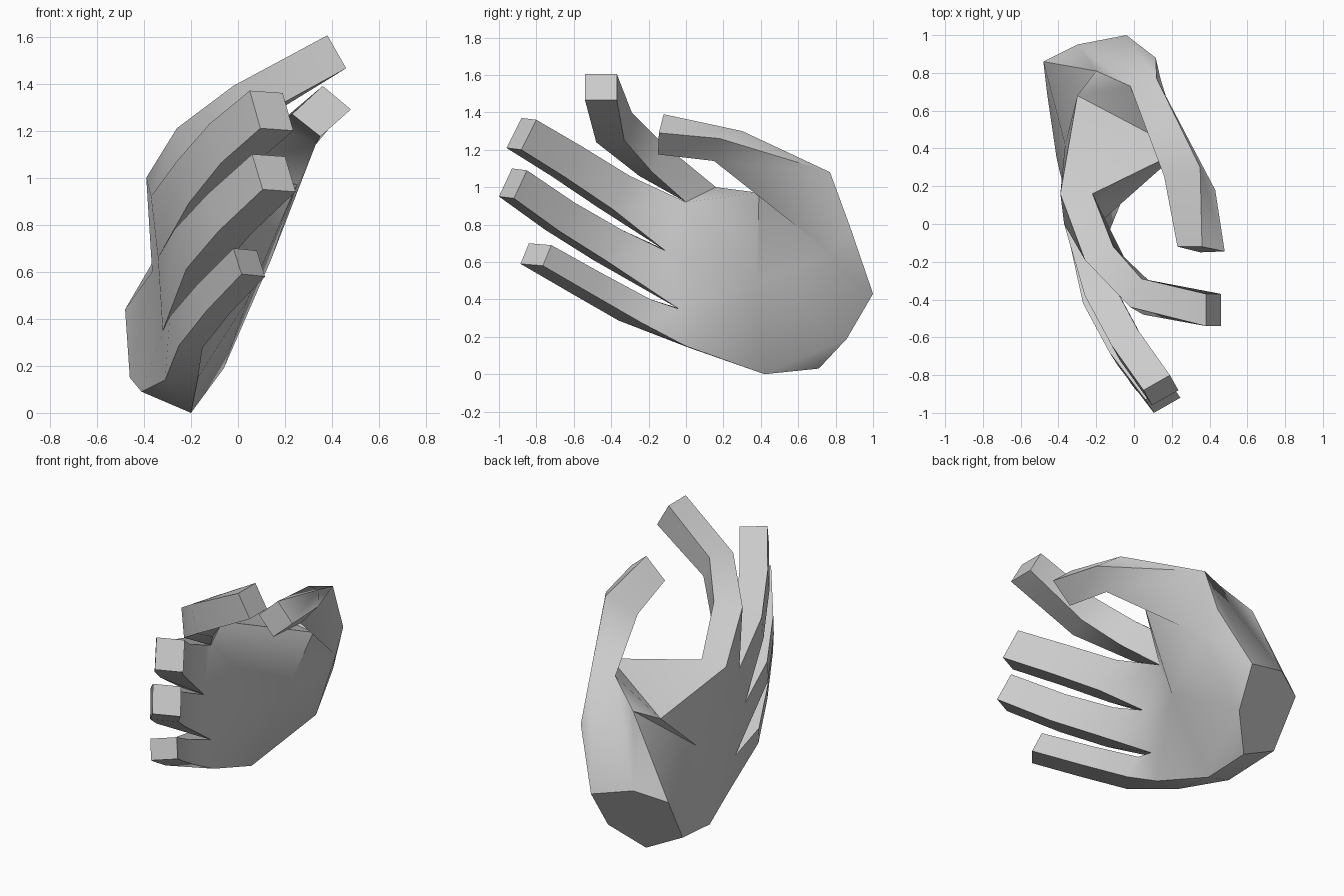
import bpy, bmesh, math
from mathutils import Vector

if "Cube" in bpy.data.objects:
    bpy.data.objects.remove(bpy.data.objects["Cube"])

bm = bmesh.new()

# Landmarks of palm: wrist (W, a-f), knuckles on the back (K) and palm side (J)
wrist = {'Wa': (-.04, 1, .43), 'Wb': (-.3, .95, .5), 'Wc': (-.48, .86, .44),
         'Wd': (-.46, .69, .15), 'We': (-.22, .71, .03), 'Wf': (-.06, .86, .19)}
knuckles = {'K0': (-.39, .16, 1), 'K1': (-.37, 0, .92), 'K2': (-.34, -.1, .66),
            'K3': (-.32, -.03, .35), 'K4': (-.31, .02, .14),
            'J0': (-.22, .16, 1), 'J1': (-.19, 0, .92), 'J2': (-.16, -.11, .66),
            'J3': (-.16, -.04, .35), 'J4': (-.17, 0, .15)}
# web, thumb root, back of hand, heel and palm centre
palm = {'V': (.25, .39, .97), 'N': (-.3, .68, .85), 'Q': (-.2, .81, .92),
        'P': (-.02, .73, 1.06), 'U': (.12, .77, 1.08), 'S': (.115, .88, .78),
        'M': (.14, .77, .65), 'C': (.04, .38, .48), 'D': (-.365, .42, .6),
        'H': (-.41, .35, .09), 'G': (-.2, .42, 0)}
# thumb joint
thumb = {'T': (.35, .3, 1.3), 'R': (.43, .18, 1.26), 'B': (.33, .15, 1.14), 'L': (.16, .25, 1.22)}
v = {}
for part in (wrist, knuckles, palm, thumb):
    for name, co in part.items():
        v[name] = bm.verts.new(co)


def faces(text):
    for f in text.split(','):
        bm.faces.new([v[n] for n in f.split()])


# wrist cut, back of the hand
faces('Wa Wb Wc Wd We Wf, N K0 D, K0 K1 D, K1 K2 D, K2 K3 D, K3 H D, K3 K4 H, D H Wd, D Wd Wc, Q D Wc, Q N D')
# underside and palm
faces('K4 J4 G H, H G We Wd, G Wf We, J4 J3 C, J3 J2 C, J2 J1 C, J1 J0 V C, V M C, M Wf C, Wf G C, G J4 C')
# web and thumb root
faces('J0 K0 N V, P V N, P N Q, Q Wc Wb, Q Wb P, P Wb U, U Wb Wa, U Wa S, S Wa M, M Wa Wf')
faces('T P L, T U P, T R U, R B U, U B M, U M S, B V M, B L P V')


def loft(ring, sections):
    """Extend a ring of verts through sections of points and cap the end."""
    for pts in sections:
        nxt = [bm.verts.new(p) for p in pts]
        n = len(ring)
        for i in range(n):
            j = (i + 1) % n
            bm.faces.new((ring[i], ring[j], nxt[j], nxt[i]))
        ring = nxt
    bm.faces.new(ring)


def section(corner, across, down):
    c, a, d = Vector(corner), Vector(across), Vector(down)
    return [c, c + a, c + a + d, c + d]


# thumb tip
loft([v[n] for n in 'TRBL'],
     [[(.36, -.12, 1.39), (.48, -.145, 1.29), (.35, -.15, 1.175), (.23, -.12, 1.27)]])

# fingers: each section is outer top corner, across vector, down vector
index = [((-.26, -.19, 1.21), (.15, .07, .02), (.06, -.06, -.15)),
         ((-.02, -.44, 1.39), (.06, .15, .01), (.07, -.04, -.15)),
         ((.38, -.54, 1.605), (0, .17, 0), (.08, 0, -.14))]


def straight(corners, across, down):
    return [(c, across, Vector(down) * k) for c, k in zip(corners, (1.12, 1.05, 1))]


fingers = [index,
           straight([(-.26, -.38, 1.07), (-.12, -.64, 1.23), (.05, -.88, 1.37)], (.14, .08, -.01), (.045, -.08, -.16)),
           straight([(-.27, -.42, .78), (-.13, -.68, .93), (.06, -.93, 1.1)], (.14, .08, -.01), (.045, -.07, -.15)),
           straight([(-.29, -.31, .41), (-.17, -.57, .55), (-.02, -.84, .7)], (.1, .12, -.01), (.035, -.045, -.11))]
for i, secs in enumerate(fingers):
    root = [v[f'K{i}'], v[f'J{i}'], v[f'J{i+1}'], v[f'K{i+1}']]
    loft(root, [section(*s) for s in secs])

bmesh.ops.recalc_face_normals(bm, faces=bm.faces)
mesh = bpy.data.meshes.new('hand')
bm.to_mesh(mesh)
bm.free()
hand = bpy.data.objects.new('hand', mesh)
bpy.context.collection.objects.link(hand)
bpy.context.view_layer.objects.active = hand
hand.select_set(True)
bpy.ops.object.shade_smooth_by_angle(angle=math.radians(48))
